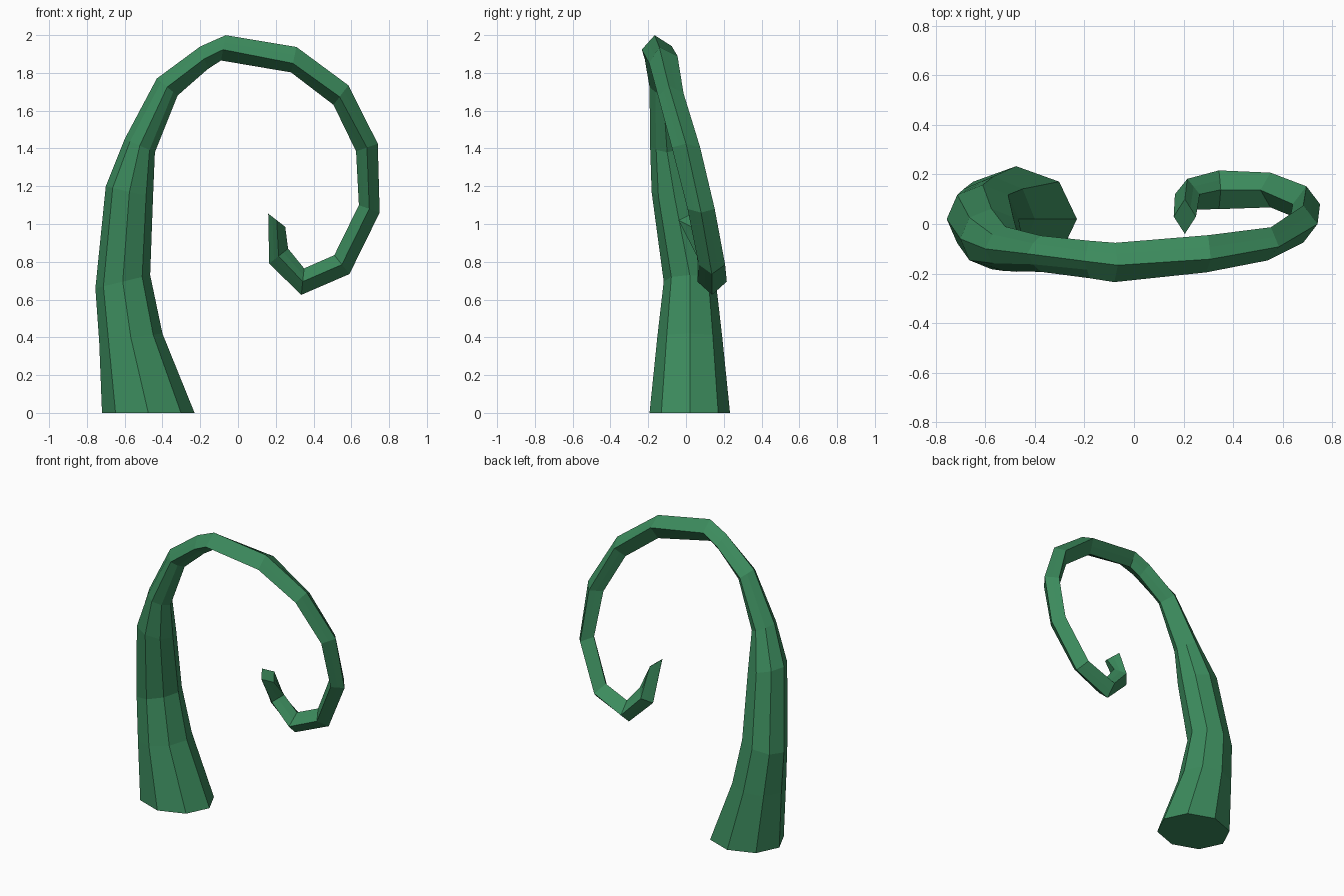
import bpy
import bmesh
from math import sin, cos, pi, radians
from mathutils import Vector

cube = bpy.data.objects.get("Cube")
if cube:
    bpy.data.objects.remove(cube, do_unlink=True)

# Material
green = bpy.data.materials.new("tentacle green")
green.use_nodes = True
colour = (0.045, 0.26, 0.11, 1)
green.diffuse_color = colour
green.node_tree.nodes["Principled BSDF"].inputs["Base Color"].default_value = colour

# Rings from base to tip:
# outer x, outer z, inner x, inner z, centre y, half width, squareness, twist
RINGS = [
    (-.72, 0, -.23, 0, .02, .213, 0, 0),
    (-.735, .38, -.4, .42, .02, .172, 0, 0),
    (-.755, .66, -.465, .73, .02, .138, 0, 0),
    (-.7, 1.2, -.45, 1.14, -.06, .122, 0, 0),
    (-.6, 1.45, -.44, 1.38, -.1, .09, .3, 0),
    (-.43, 1.77, -.32, 1.68, -.12, .073, .6, 0),
    (-.2, 1.94, -.16, 1.82, -.143, .076, 1, 5),
    (-.065, 2, -.09, 1.865, -.155, .08, 1, 8),
    (.31, 1.94, .28, 1.8, -.12, .078, 1, 16),
    (.585, 1.735, .505, 1.63, -.08, .068, 1, 10),
    (.74, 1.425, .625, 1.385, 0, .075, 1, 0),
    (.75, 1.06, .64, 1.1, .08, .072, 1, 0),
    (.59, .735, .51, .835, .137, .07, 1, 0),
    (.335, .625, .35, .765, .138, .078, 1, 0),
    (.165, .79, .265, .87, .12, .062, 1, 0),
    (.16, 1.055, .25, .985, .03, .07, 1, 0),
]
SIDES = 8


def ring_points(ox, oz, ix, iz, y, half, square, twist):
    """Octagon that flattens into a diamond as squareness reaches one."""
    centre = Vector(((ox + ix) / 2, y, (oz + iz) / 2))
    across = Vector(((ox - ix) / 2, 0, (oz - iz) / 2))
    side = Vector((0, -half, 0))
    for k in range(SIDES):
        angle = 2 * pi * k / SIDES
        reach = 1 - square * (1 - cos(pi / 4)) * (k % 2)
        angle += radians(twist)
        yield centre + (across * cos(angle) + side * sin(angle)) * reach


# Tentacle skin and end caps
bm = bmesh.new()
rings = [[bm.verts.new(p) for p in ring_points(*r)] for r in RINGS]
for low, high in zip(rings, rings[1:]):
    for k in range(SIDES):
        n = (k + 1) % SIDES
        bm.faces.new((low[k], low[n], high[n], high[k]))
bm.faces.new(rings[0])
bm.faces.new(rings[-1])
bmesh.ops.recalc_face_normals(bm, faces=bm.faces)

mesh = bpy.data.meshes.new("tentacle")
bm.to_mesh(mesh)
bm.free()
mesh.materials.append(green)
tentacle = bpy.data.objects.new("tentacle", mesh)
bpy.context.collection.objects.link(tentacle)
